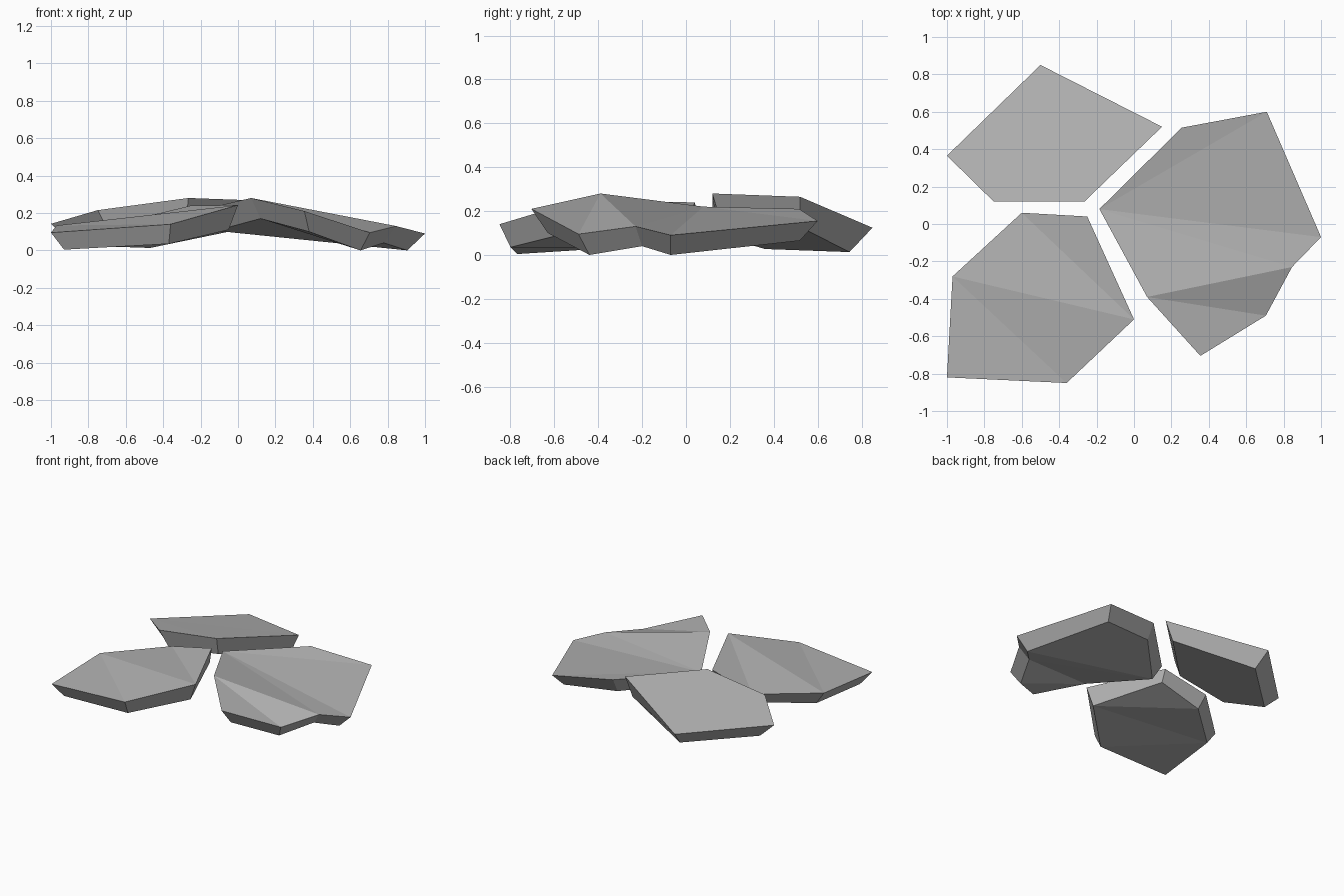
import bpy
import bmesh

if "Cube" in bpy.data.objects:
    bpy.data.objects.remove(bpy.data.objects["Cube"])

# One plain stone colour
stone = bpy.data.materials.new("grey stone")
stone.diffuse_color = (0.45, 0.45, 0.45, 1)
stone.use_nodes = True
stone.node_tree.nodes["Principled BSDF"].inputs["Base Color"].default_value = stone.diffuse_color


def slab(name, top, bottom, fans):
    """Flat-sided stone: top and bottom rings joined by sides.
    fans split the uneven top and bottom as (pivot, first, last) triangle runs."""
    bm = bmesh.new()
    n = len(top)
    t = [bm.verts.new(p) for p in top]
    b = [bm.verts.new(p) for p in bottom]
    for i in range(n):
        j = (i + 1) % n
        bm.faces.new((t[i], t[j], b[j], b[i]))
    for pivot, first, last in fans:
        for i in range(first, last):
            for ring in (t, b):
                bm.faces.new((ring[pivot], ring[i % n], ring[(i + 1) % n]))
    bmesh.ops.recalc_face_normals(bm, faces=bm.faces)
    mesh = bpy.data.meshes.new(name)
    bm.to_mesh(mesh)
    bm.free()
    mesh.materials.append(stone)
    obj = bpy.data.objects.new(name, mesh)
    bpy.context.collection.objects.link(obj)


# Back left stone, nearly flat
slab("back_stone",
     [(-1, .365, .142), (-.5, .85, .124), (.15, .52, .265), (-.265, .12, .28), (-.75, .12, .215)],
     [(-.877, .36, .027), (-.47, .745, .013), (.087, .52, .128), (-.28, .161, .142), (-.685, .145, .09)],
     [(0, 1, 4)])

# Front left stone, folded across the middle
slab("front_stone",
     [(-.97, -.28, .133), (-.6, .06, .155), (-.25, .04, .24),
      (0, -.51, .242), (-.36, -.85, .14), (-1, -.82, .095)],
     [(-.90, -.285, .035), (-.584, -.005, .065), (-.245, .01, .145),
      (-.05, -.5, .11), (-.37, -.8, .035), (-.93, -.77, .004)],
     [(3, 0, 2), (0, 3, 5)])

# Large right stone with a dip near its front corner
slab("right_stone",
     [(-.185, .08, .22), (.255, .515, .21), (.71, .6, .155), (1, -.07, .09),
      (.845, -.23, .13), (.705, -.49, .095), (.355, -.705, .21), (.07, -.39, .28)],
     [(-.12, .055, .105), (.26, .456, .1), (.668, .519, .065), (.905, -.07, .0),
      (.78, -.2, .04), (.655, -.44, .0), (.38, -.63, .1), (.12, -.38, .17)],
     [(0, 1, 4), (7, 4, 6), (7, 8, 8), (4, 7, 8)])
